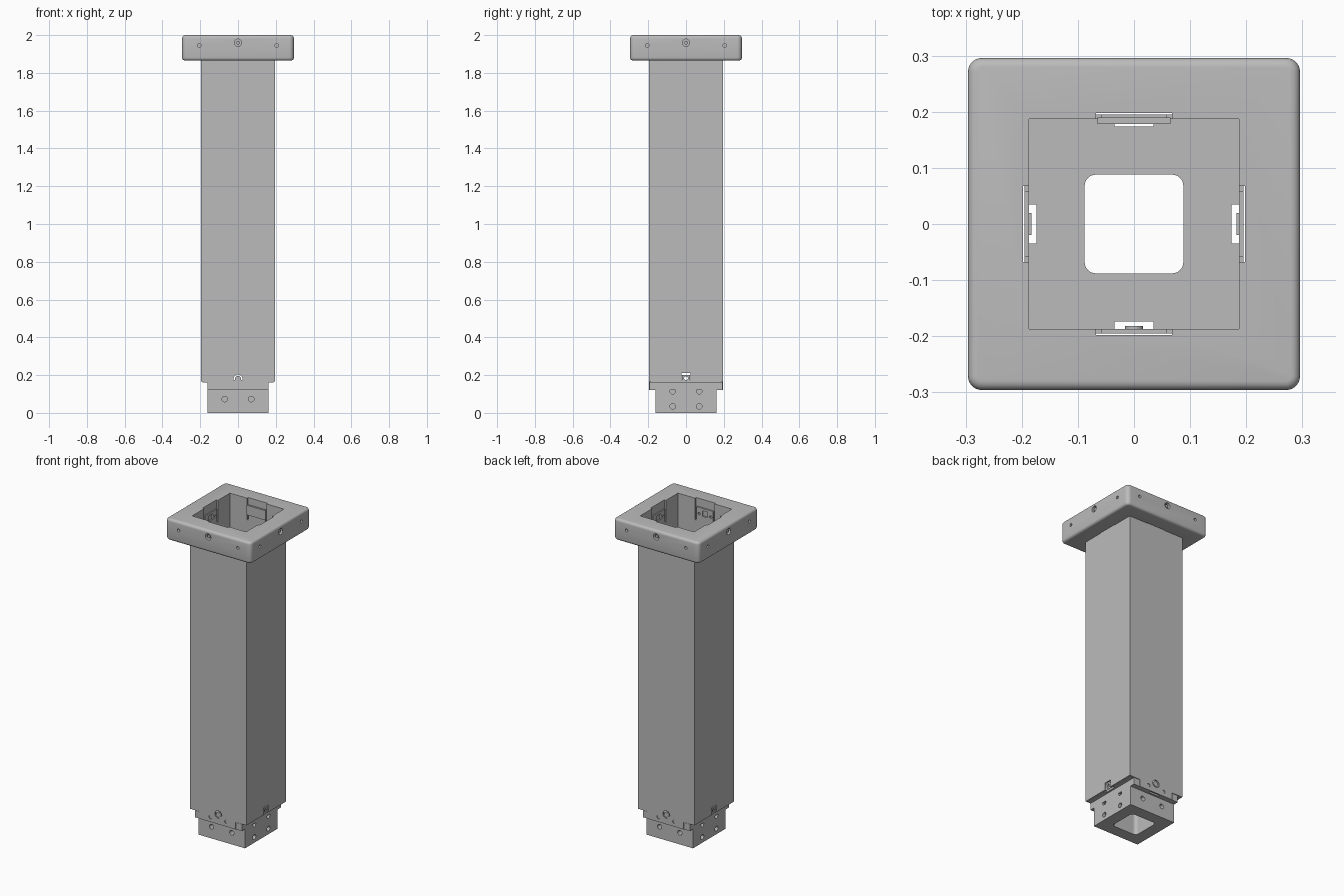
import bpy, bmesh, math
from mathutils import Matrix, Vector

if "Cube" in bpy.data.objects:
    bpy.data.objects.remove(bpy.data.objects["Cube"], do_unlink=True)

grey = bpy.data.materials.new("light_grey")
grey.use_nodes = True
grey.diffuse_color = (0.5, 0.5, 0.5, 1)
grey.node_tree.nodes["Principled BSDF"].inputs["Base Color"].default_value = (0.5, 0.5, 0.5, 1)


def finish(name, bm, smooth=False):
    bmesh.ops.recalc_face_normals(bm, faces=bm.faces)
    mesh = bpy.data.meshes.new(name)
    bm.to_mesh(mesh)
    bm.free()
    mesh.materials.append(grey)
    obj = bpy.data.objects.new(name, mesh)
    bpy.context.collection.objects.link(obj)
    return obj


def box(name, low, high, corner=0, edge=0, turn=0):
    """Box from two corners, with rounded upright edges and rims, turned about z."""
    bm = bmesh.new()
    low, high = Vector(low), Vector(high)
    bmesh.ops.create_cube(bm, size=1)
    for v in bm.verts:
        v.co = (low + high) / 2 + Vector(a * b for a, b in zip(v.co, high - low))
    if corner:
        upright = [e for e in bm.edges if abs(e.verts[0].co.z - e.verts[1].co.z) > 1e-4]
        bmesh.ops.bevel(bm, geom=upright, offset=corner, segments=6, profile=0.5, affect='EDGES')
    if edge:
        rims = [e for e in bm.edges if abs(e.verts[0].co.z - e.verts[1].co.z) < 1e-4]
        bmesh.ops.bevel(bm, geom=rims, offset=edge, segments=4, profile=0.5, affect='EDGES')
    bmesh.ops.rotate(bm, verts=bm.verts, matrix=Matrix.Rotation(turn, 3, 'Z'))
    return finish(name, bm)


def rod(name, x, z, radius, near, far, turn=0):
    """Cylinder along y, running from -near to -far, turned about z."""
    bm = bmesh.new()
    bmesh.ops.create_cone(bm, cap_ends=True, segments=20, radius1=radius,
                          radius2=radius, depth=near - far)
    place = (Matrix.Rotation(turn, 4, 'Z') @ Matrix.Translation((x, -(near + far) / 2, z))
             @ Matrix.Rotation(math.pi / 2, 4, 'X'))
    bmesh.ops.transform(bm, verts=bm.verts, matrix=place)
    return finish(name, bm)


def cut(obj, cutters):
    """Subtract the cutters, bake the result and remove the cutters."""
    for c in cutters:
        c.hide_render = True
        mod = obj.modifiers.new("cut", 'BOOLEAN')
        mod.operation, mod.solver, mod.object = 'DIFFERENCE', 'EXACT', c
    graph = bpy.context.evaluated_depsgraph_get()
    mesh = bpy.data.meshes.new_from_object(obj.evaluated_get(graph))
    obj.modifiers.clear()
    obj.data = mesh
    for c in cutters:
        bpy.data.objects.remove(c, do_unlink=True)


turns = [i * math.pi / 2 for i in range(4)]
OUT, INN, FOOT, HOLE = 0.195, 0.187, 0.162, 0.088
SEAT, LEDGE, RIM = 0.165, 0.12, 1.865

# Hollow column with side notches and fastener holes on front and back
column = box("column", (-OUT, -OUT, SEAT), (OUT, OUT, RIM))
cutters = [box("bore", (-INN, -INN, 0), (INN, INN, 2.1))]
for t in turns[1::2]:
    cutters.append(box("notch", (-0.025, -0.21, 0.1), (0.025, -0.18, 0.21), turn=t))
for t in turns[::2]:
    cutters.append(rod("port", 0, 0.18, 0.024, 0.21, 0.18, t))
cut(column, cutters)

# Floor plate, ledge and foot with a rounded opening through all three
def opening():
    return box("opening", (-HOLE, -HOLE, -0.1), (HOLE, HOLE, 0.4), corner=0.02)

def slots():
    return [box("slot", (-0.035, -0.188, 0.05), (0.035, -0.174, 0.19), turn=t) for t in turns]

floor = box("floor_plate", (-0.189, -0.189, SEAT - 0.003), (0.189, 0.189, 0.175))
cut(floor, [opening()] + slots())

ledge = box("ledge", (-FOOT, -0.19, LEDGE), (FOOT, 0.19, SEAT - 0.003))
cut(ledge, [opening()] + slots())

foot = box("foot", (-FOOT, -FOOT, 0), (FOOT, FOOT, LEDGE + 0.001))
cutters = [opening()]
for t in turns:
    heights = (0.073,) if t in turns[::2] else (0.035, 0.115)
    for z in heights:
        for x in (-0.07, 0.07):
            cutters.append(rod("bolt_hole", x, z, 0.015, 0.2, 0.125, t))
cut(foot, cutters)

# Front and back skirts that hang from the column, with screws
for t in turns[::2]:
    skirt = box("skirt", (-0.12, -OUT, LEDGE), (0.12, -INN, SEAT + 0.001), turn=t)
    cut(skirt, [rod("screw_hole", x, 0.15, 0.011, 0.21, 0.18, t) for x in (-0.055, 0.055)]
        + [rod("port", 0, 0.18, 0.024, 0.21, 0.18, t)])
    rod("port_bolt", 0, 0.18, 0.016, 0.192, 0.182, t)
    for s in (-1, 1):
        ends = sorted((s * 0.122, s * FOOT))
        box("corner_block", (ends[0], -0.193, LEDGE), (ends[1], -0.186, SEAT - 0.002), turn=t)

# Side catches in the column notches
for t in turns[1::2]:
    catch = box("side_catch", (-0.02, -0.19, 0.17), (0.02, -0.183, 0.2), turn=t)
    cut(catch, [rod("catch_hole", 0, 0.183, 0.01, 0.2, 0.17, t)])

# Collar with rounded outside, square opening, side pockets and screw holes
collar = box("collar", (-0.296, -0.296, RIM), (0.296, 0.296, 2), corner=0.025, edge=0.016)
cutters = [box("opening", (-INN, -INN, 1.7), (INN, INN, 2.1))]
for t in turns:
    cutters.append(box("pocket", (-0.068, -0.198, 1.7), (0.068, -0.15, 2.1), turn=t))
    cutters.append(rod("main_hole", 0, 1.96, 0.019, 0.31, 0.26, t))
    for x in (-0.205, 0.205):
        cutters.append(rod("pin_hole", x, 1.945, 0.009, 0.31, 0.27, t))
cut(collar, cutters)
bpy.ops.object.select_all(action='DESELECT')
collar.select_set(True)
bpy.context.view_layer.objects.active = collar
bpy.ops.object.shade_smooth_by_angle(angle=math.radians(35))

# Tabs rising from the column into the collar pockets, and recessed screws
for t in turns:
    tab = box("upper_tab", (-0.058, -OUT, RIM - 0.001), (0.058, -INN, 1.95), turn=t)
    cut(tab, [box("window", (-0.018, -0.21, 1.9), (0.018, -0.18, 1.935), turn=t)]
        + [rod("tab_hole", x, 1.91, 0.008, 0.21, 0.18, t) for x in (-0.04, 0.04)])
    rod("collar_screw", 0, 1.96, 0.01, 0.29, 0.259, t)

# Retaining plate on the inside of the back wall
box("back_retainer", (-0.065, 0.178, 1.9), (0.065, 0.19, 1.96))
